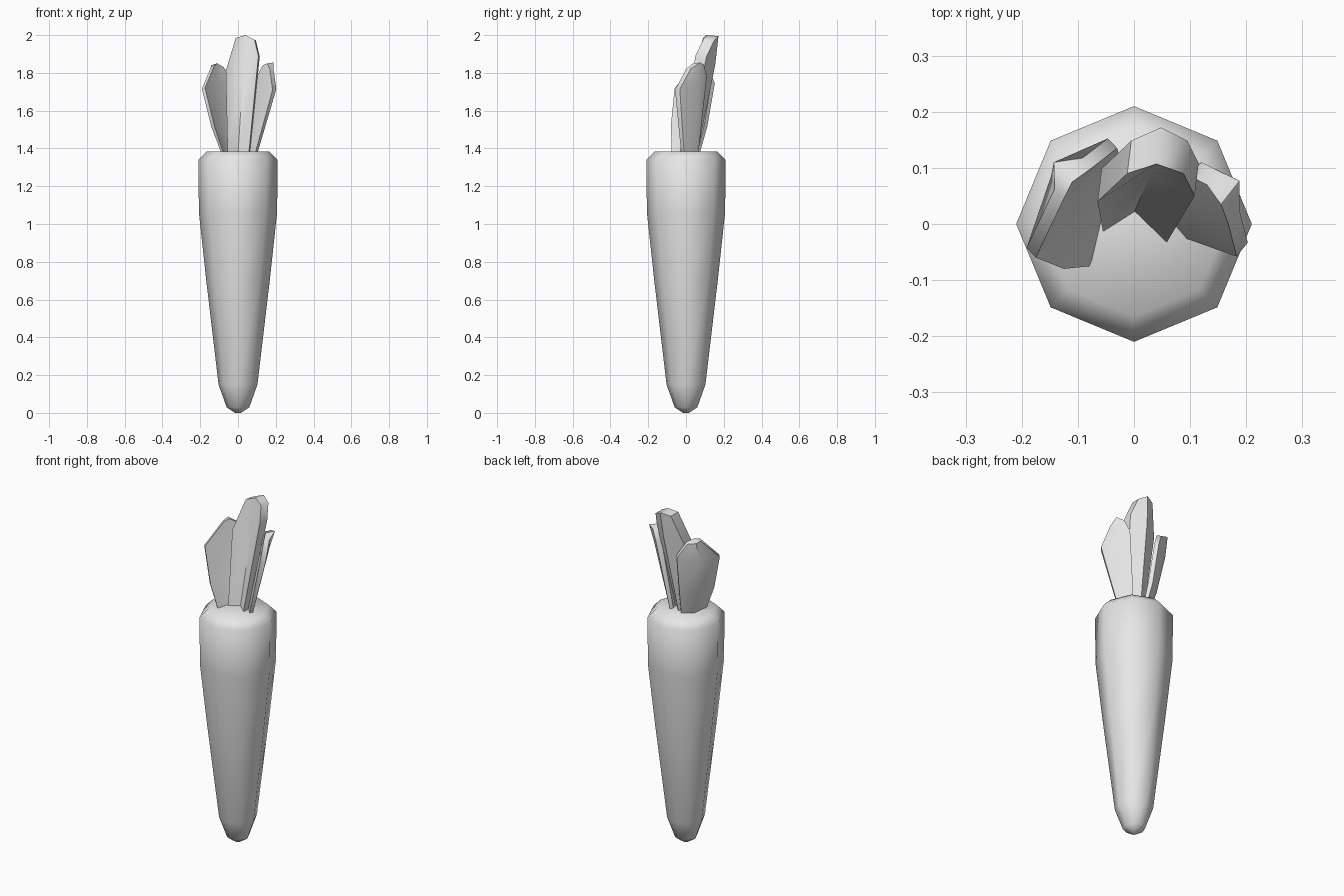
import bpy, bmesh, math
from mathutils import Vector

old = bpy.data.objects.get("Cube")
if old:
    bpy.data.objects.remove(old, do_unlink=True)

grey = bpy.data.materials.new("plain grey")
grey.use_nodes = True
COLOUR = (0.8, 0.8, 0.8, 1)
grey.diffuse_color = COLOUR
for node in grey.node_tree.nodes:
    if node.type == 'BSDF_PRINCIPLED':
        node.inputs["Base Color"].default_value = COLOUR


def finish(bm, name, angle):
    """Turn a bmesh into a smooth-shaded object."""
    bmesh.ops.recalc_face_normals(bm, faces=bm.faces)
    mesh = bpy.data.meshes.new(name)
    bm.to_mesh(mesh)
    bm.free()
    mesh.materials.append(grey)
    obj = bpy.data.objects.new(name, mesh)
    bpy.context.collection.objects.link(obj)
    bpy.ops.object.select_all(action='DESELECT')
    obj.select_set(True)
    bpy.context.view_layer.objects.active = obj
    bpy.ops.object.shade_smooth_by_angle(angle=math.radians(angle))


def bridge(bm, rings):
    """Skin a stack of equal closed rings."""
    for low, high in zip(rings, rings[1:]):
        n = len(low)
        for i in range(n):
            j = (i + 1) % n
            bm.faces.new((low[i], low[j], high[j], high[i]))


def root(name, profile, sides=8):
    """Lathe the tapered root from (radius, height) pairs."""
    bm = bmesh.new()
    rings = []
    for r, z in profile:
        turns = [math.tau * i / sides for i in range(sides)]
        rings.append([bm.verts.new((r * math.cos(a), r * math.sin(a), z)) for a in turns])
    bridge(bm, rings)
    bm.faces.new(rings[0])
    bm.faces.new(rings[-1])
    finish(bm, name, 60)


def leaf(name, rails, push, edge_push):
    """Thick folded leaf: one edge, fold and other edge, pushed back for thickness."""
    bm = bmesh.new()
    rings = []
    for k, level in enumerate(zip(*rails)):
        front = [Vector(p) for p in level]
        depth = Vector(push) * (0.6 if k == 0 else 1)
        back = [p + depth * s for p, s in zip(front, (edge_push, 1, edge_push))]
        rings.append([bm.verts.new(p) for p in front + back[::-1]])
    bridge(bm, rings)
    for ring in (rings[0], rings[-1]):
        bm.faces.new((ring[0], ring[1], ring[4], ring[5]))
        bm.faces.new((ring[1], ring[2], ring[3], ring[4]))
    finish(bm, name, 50)


# Root with rounded tip and chamfered shoulder
root("root", [(0.015, 0), (0.06, 0.03), (0.103, 0.15), (0.168, 0.7),
              (0.207, 1.06), (0.21, 1.34), (0.165, 1.385)])

# Tall centre leaf, folded towards the back
leaf("centre_leaf", [
    [(-0.055, -0.015, 1.37), (-0.065, 0.04, 1.81), (-0.012, 0.09, 1.985)],
    [(0, 0.02, 1.37), (0.03, 0.09, 1.85), (0.04, 0.107, 2)],
    [(0.057, -0.035, 1.37), (0.108, 0.05, 1.89), (0.088, 0.09, 1.975)],
], (0.008, 0.065, -0.005), 0.9)

# Broad leaf on the right side
leaf("right_leaf", [
    [(-0.075, -0.075, 1.37), (-0.125, -0.08, 1.52), (-0.175, -0.06, 1.72), (-0.125, 0.045, 1.84)],
    [(-0.055, 0.01, 1.37), (-0.08, 0.02, 1.52), (-0.115, 0.05, 1.74), (-0.11, 0.075, 1.85)],
    [(-0.01, 0.06, 1.37), (-0.02, 0.095, 1.52), (-0.03, 0.135, 1.75), (-0.075, 0.1, 1.83)],
], (-0.033, 0.035, -0.01), 0.5)

# Narrow leaf on the left side
leaf("left_leaf", [
    [(0.09, -0.025, 1.37), (0.183, -0.058, 1.71), (0.168, 0, 1.82)],
    [(0.055, 0.015, 1.37), (0.125, 0.03, 1.75), (0.155, 0.035, 1.85)],
    [(0.045, 0.05, 1.37), (0.1, 0.085, 1.78), (0.13, 0.07, 1.84)],
], (0.033, 0.042, 0.005), 0.6)
